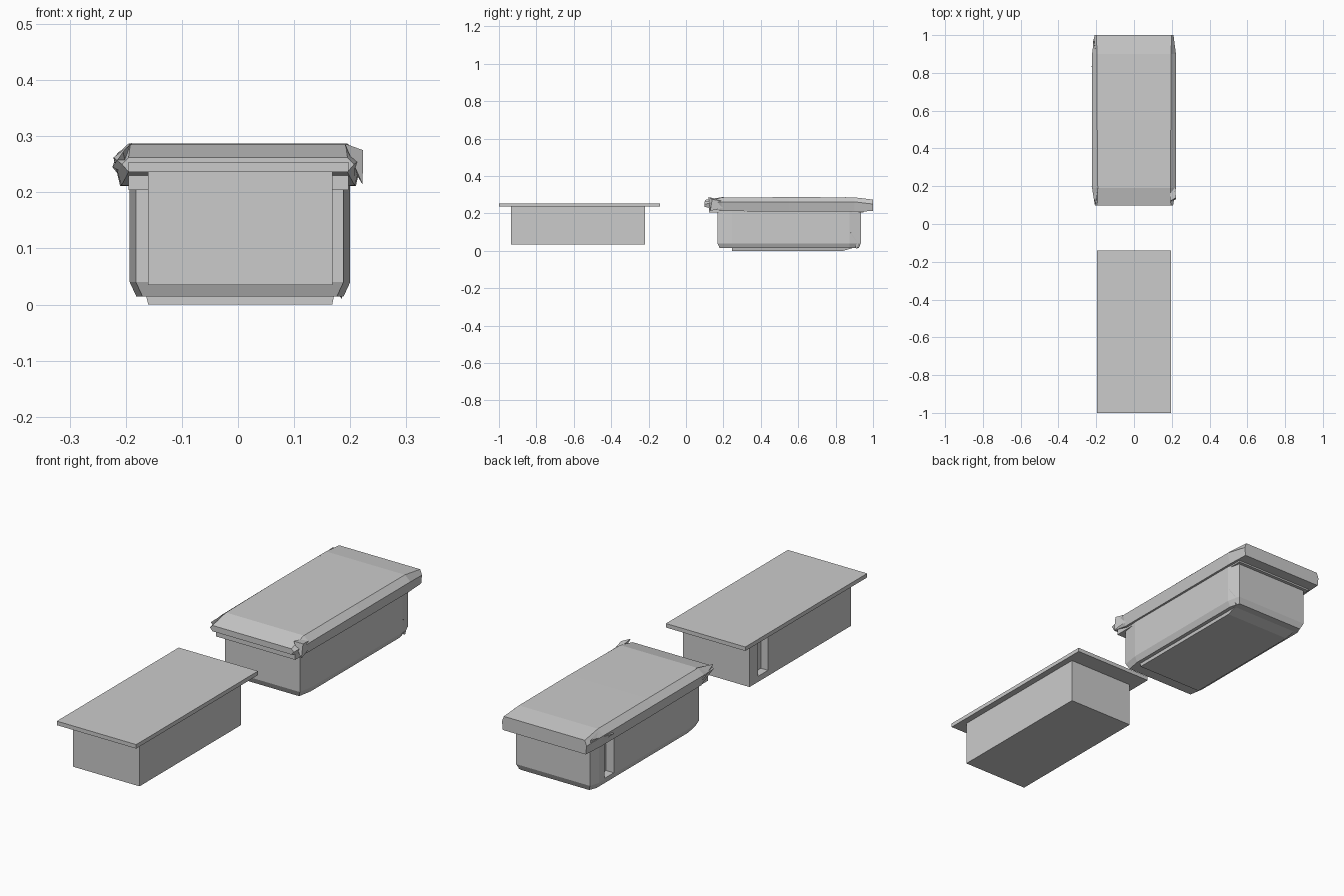
import bpy, bmesh

if "Cube" in bpy.data.objects:
    bpy.data.objects.remove(bpy.data.objects["Cube"])


def finish(name, bm):
    bmesh.ops.recalc_face_normals(bm, faces=bm.faces)
    mesh = bpy.data.meshes.new(name)
    bm.to_mesh(mesh)
    bm.free()
    ob = bpy.data.objects.new(name, mesh)
    bpy.context.collection.objects.link(ob)
    return ob


def loft(name, rings):
    """Skin matching closed rings of points and cap both ends."""
    bm = bmesh.new()
    vs = [[bm.verts.new(p) for p in ring] for ring in rings]
    n = len(vs[0])
    for a, b in zip(vs, vs[1:]):
        for i in range(n):
            j = (i + 1) % n
            bm.faces.new((a[i], a[j], b[j], b[i]))
    bm.faces.new(vs[0])
    bm.faces.new(vs[-1])
    return finish(name, bm)


def rect(x0, x1, y0, y1, z):
    return [(x0, y0, z), (x1, y0, z), (x1, y1, z), (x0, y1, z)]


def box(name, x0, x1, y0, y1, z0, z1):
    return loft(name, [rect(x0, x1, y0, y1, z0), rect(x0, x1, y0, y1, z1)])


def cut_slot(ob, x0, x1, y0, y1, z0, z1):
    cutter = box(ob.name + "_slot_cutter", x0, x1, y0, y1, z0, z1)
    cutter.hide_render = True
    cutter.hide_set(True)
    mod = ob.modifiers.new("slot", 'BOOLEAN')
    mod.operation = 'DIFFERENCE'
    mod.solver = 'EXACT'
    mod.object = cutter


# Intact chest: plain body with a tall slot on the left, thin overhanging slab
chest = box("intact_body", -0.16, 0.168, -0.935, -0.22, 0.035, 0.237)
cut_slot(chest, -0.2, -0.125, -0.35, -0.28, 0.06, 0.226)
box("intact_slab", -0.195, 0.197, -1.0, -0.14, 0.236, 0.254)


# Worn chest: chipped corners and worn lower edge
def worn_ring(inset, z):
    k = inset
    return [(-0.182 + k, 0.168 + k, z), (0.188 - k, 0.168 + k, z),
            (0.2 - k, 0.245, z), (0.2 - k, 0.875, z),
            (0.186 - k, 0.935 - k, z), (-0.18 + k, 0.935 - k, z),
            (-0.193 + k, 0.89, z), (-0.193 + k, 0.245, z)]


body = loft("worn_body", [worn_ring(0.012, 0.014), worn_ring(0, 0.04),
                          worn_ring(0, 0.212)])
cut_slot(body, -0.25, -0.155, 0.785, 0.85, 0.045, 0.2)

# Base below the body, ramped at the back
loft("worn_base", [rect(-0.16, 0.168, 0.245, 0.84, 0.0),
                   rect(-0.165, 0.172, 0.245, 0.91, 0.02)])

# Lid: inner rim and a sagging outer shell lofted along y
box("lid_rim", -0.195, 0.197, 0.122, 0.95, 0.204, 0.25)

# y, top half width, top z, middle half width, middle z, low half width, low z
stations = [(0.098, 0.195, 0.262, 0.207, 0.25, 0.195, 0.236),
            (0.19, 0.192, 0.285, 0.222, 0.262, 0.208, 0.212),
            (0.55, 0.195, 0.287, 0.222, 0.262, 0.210, 0.211),
            (0.90, 0.195, 0.286, 0.222, 0.262, 0.210, 0.211),
            (1.0, 0.200, 0.274, 0.209, 0.25, 0.205, 0.212)]
loft("worn_lid", [[(-wt, y, zt), (wt, y, zt), (wm, y, zm), (wl, y, zl),
                   (-wl, y, zl), (-wm, y, zm)]
                  for y, wt, zt, wm, zm, wl, zl in stations])


# Broken splinters at the lid and body corners
def splinter(name, pts):
    bm = bmesh.new()
    v = [bm.verts.new(p) for p in pts]
    for f in ((0, 1, 2), (0, 1, 3), (1, 2, 3), (0, 2, 3)):
        bm.faces.new([v[i] for i in f])
    finish(name, bm)


splinter("lid_splinter_front_right", [(0.19, 0.12, 0.287), (0.223, 0.14, 0.275),
                                      (0.222, 0.13, 0.214), (0.2, 0.3, 0.25)])
splinter("lid_splinter_front_left", [(-0.205, 0.1, 0.272), (-0.19, 0.2, 0.288),
                                     (-0.224, 0.2, 0.245), (-0.195, 0.13, 0.23)])
splinter("lid_splinter_back_left", [(-0.215, 0.98, 0.27), (-0.19, 0.85, 0.287),
                                    (-0.224, 0.83, 0.245), (-0.2, 0.97, 0.215)])
splinter("body_splinter_back_right", [(0.2, 0.88, 0.1), (0.19, 0.92, 0.04),
                                      (0.185, 0.915, 0.01), (0.17, 0.88, 0.03)])
